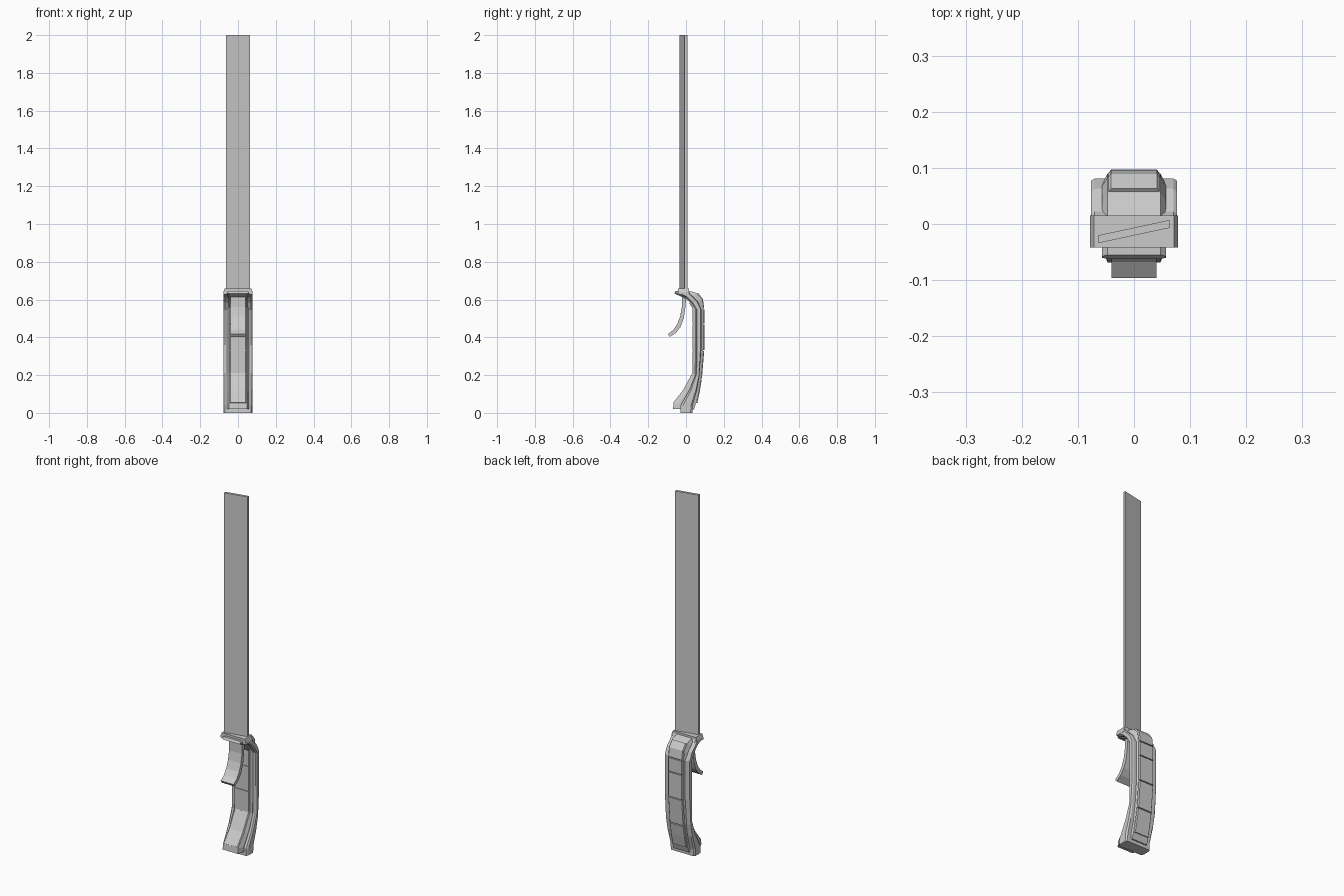
import bpy, bmesh
from mathutils import Vector

if "Cube" in bpy.data.objects:
    bpy.data.objects.remove(bpy.data.objects["Cube"])


def make(name, rings):
    """Closed tube through equal-sized rings of points, capped at both ends."""
    bm = bmesh.new()
    rows = [[bm.verts.new(p) for p in r] for r in rings]
    n = len(rows[0])
    for a, b in zip(rows, rows[1:]):
        for i in range(n):
            j = (i + 1) % n
            bm.faces.new((a[i], a[j], b[j], b[i]))
    bm.faces.new(rows[0])
    bm.faces.new(rows[-1][::-1])
    bmesh.ops.recalc_face_normals(bm, faces=bm.faces[:])
    me = bpy.data.meshes.new(name)
    bm.to_mesh(me)
    bm.free()
    ob = bpy.data.objects.new(name, me)
    bpy.context.collection.objects.link(ob)
    return ob


def loft(name, stations, half_section):
    """Stations: (front y, z, back y, z). Section: (half width, 0 front .. 1 back)."""
    rings = []
    for y0, z0, y1, z1 in stations:
        right = [(x, y0 + (y1 - y0) * t, z0 + (z1 - z0) * t) for x, t in half_section]
        rings.append(right + [(-x, y, z) for x, y, z in reversed(right)])
    return make(name, rings)


def pads(name, path, cuts, side, height=0.007, gap=0.005):
    """Row of raised pads along a (y, z) path running downwards, split at heights."""
    for k, (top, bottom) in enumerate(zip(cuts, cuts[1:])):
        hi, lo = top - gap / 2, bottom + gap / 2

        def at(z):
            for (ya, za), (yb, zb) in zip(path, path[1:]):
                if za >= z >= zb:
                    return Vector((ya + (yb - ya) * (za - z) / (za - zb), z))

        pts = [at(hi)] + [Vector(p) for p in path if lo < p[1] < hi] + [at(lo)]
        st = []
        for i, p in enumerate(pts):
            d = (pts[min(i + 1, len(pts) - 1)] - pts[max(i - 1, 0)]).normalized()
            nrm = Vector((-d.y, d.x)) * side
            a, b = p - nrm * 0.004, p + nrm * height
            st.append((a.x, a.y, b.x, b.y))
        loft(f"{name}_{k + 1}", st, [(0.045, 0), (0.045, 0.5), (0.041, 1)])


# blade: thin slanted strip
blade = [(-0.063, -0.034), (0.063, -0.007), (0.063, 0.007), (-0.063, -0.02)]
make("blade", [[(x, y, z) for x, y in blade] for z in (0.63, 2.0)])

# guard collar holding the blade, chamfered at the top
make("guard", [[(-w, -0.042, z), (w, -0.042, z), (w, 0.015, z), (-w, 0.015, z)]
               for w, z in ((0.078, 0.628), (0.078, 0.64), (0.071, 0.658))])

# grip core with bevelled front and back
core = [(-0.062, .632, -0.055, .646), (0.0, .605, 0.015, .647), (.018, .588, .055, .635),
        (.038, .557, .083, .600), (.038, .54, .090, .55), (.038, .36, .090, .334),
        (.038, .21, .077, .18), (-.013, .117, .065, .11), (-.066, .05, .05, .042),
        (-.069, .02, .042, .018)]
loft("grip_core", core, [(0.047, 0), (0.057, 0.25), (0.057, 0.65), (0.047, 1)])

# wide frame running round the sides of the grip down to the foot
frame = [(-.042, .63, .015, .645), (.0, .612, .022, .63), (.028, .585, .063, .59),
         (.053, .545, .081, .55), (.053, .36, .081, .334), (.053, .21, .070, .19),
         (.02, .125, .058, .12), (-.028, .04, .036, .04), (-.03, 0, .034, 0)]
loft("grip_frame", frame, [(0.070, 0), (0.077, 0.2), (0.077, 0.85), (0.070, 1)])

# raised pads on both faces of the grip
pads("back_pad", [s[2:] for s in core[2:]], [.634, .55, .47, .33, .18, .05], 1)
pads("front_pad", [s[:2] for s in core[2:]], [.586, .47, .33, .21, .05], -1, 0.004)

# curved trigger
trigger = [(-.022, .62, .002, .62), (-.022, .56, -.004, .555), (-.031, .51, -.012, .50),
           (-.047, .468, -.029, .455), (-.068, .438, -.053, .424), (-.096, .417, -.085, .402)]
loft("trigger", trigger, [(0.04, 0), (0.04, 1)])
